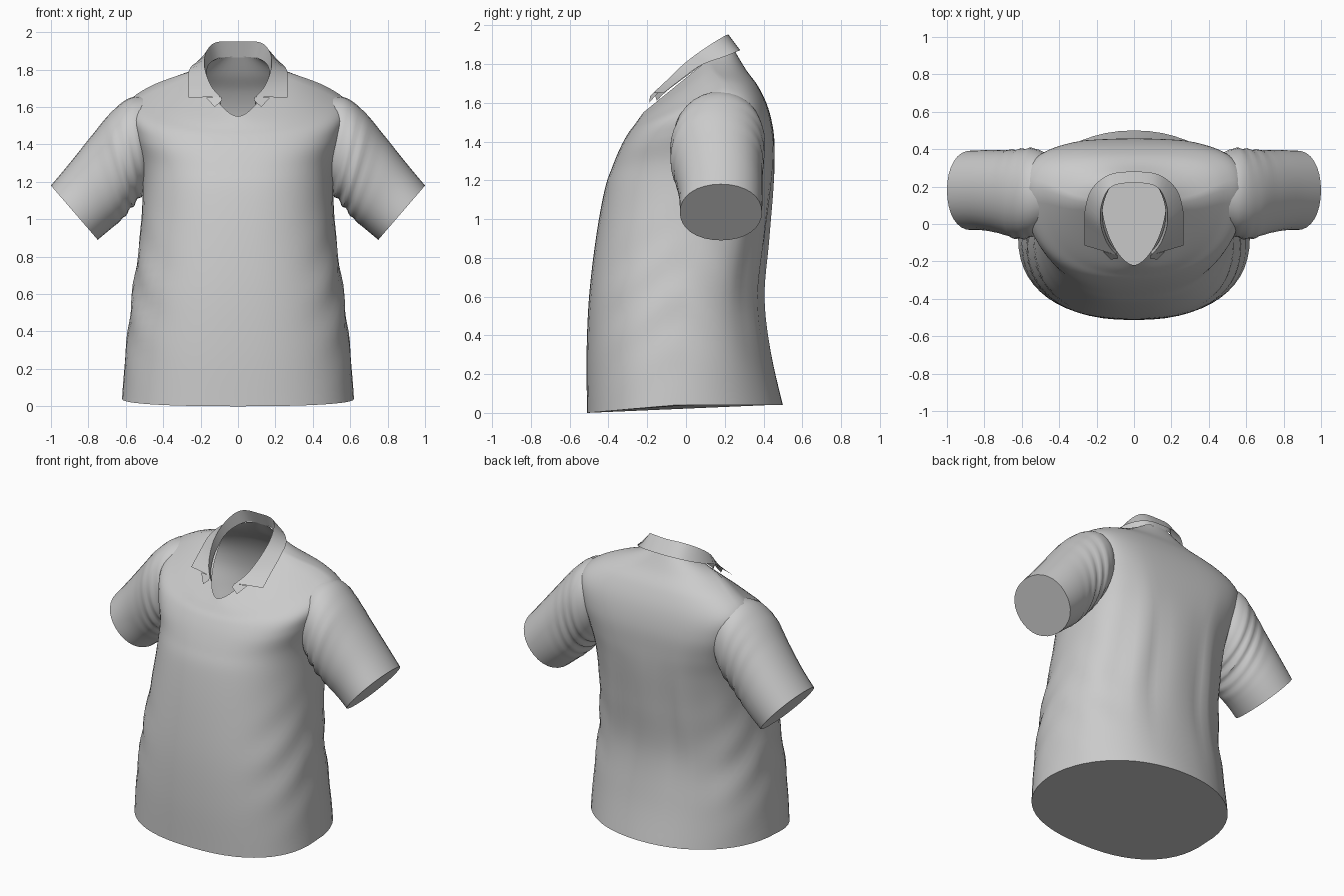
import bpy, bmesh
from math import sin, cos, pi, exp

if "Cube" in bpy.data.objects:
    bpy.data.objects.remove(bpy.data.objects["Cube"])


def catmull(pts, n):
    """Smoothly resample a list of equal-length tuples, n steps per span."""
    out = []
    for i in range(len(pts) - 1):
        a, b, c, d = (pts[max(i - 1, 0)], pts[i], pts[i + 1], pts[min(i + 2, len(pts) - 1)])
        for k in range(n):
            t = k / n
            out.append(tuple(q + 0.5 * t * (r - p + t * (2 * p - 5 * q + 4 * r - s + t * (3 * (q - r) + s - p)))
                             for p, q, r, s in zip(a, b, c, d)))
    out.append(tuple(pts[-1]))
    return out


def loft(name, rows, closed=True, cap=None):
    """Skin rows of points; cap is the index of a row to close off."""
    bm = bmesh.new()
    grid = [[bm.verts.new(p) for p in row] for row in rows]
    n = len(grid[0])
    for r0, r1 in zip(grid, grid[1:]):
        for j in range(n if closed else n - 1):
            k = (j + 1) % n
            bm.faces.new((r0[j], r0[k], r1[k], r1[j]))
    if cap is not None:
        bm.faces.new(grid[cap])
    bmesh.ops.recalc_face_normals(bm, faces=bm.faces)
    me = bpy.data.meshes.new(name)
    bm.to_mesh(me)
    bm.free()
    ob = bpy.data.objects.new(name, me)
    bpy.context.collection.objects.link(ob)
    bpy.ops.object.select_all(action='DESELECT')
    bpy.context.view_layer.objects.active = ob
    ob.select_set(True)
    bpy.ops.object.shade_smooth_by_angle(angle=0.8)
    return ob


def bump(v, centre, width):
    return exp(-((v - centre) / width) ** 2)


# Torso rings: half width, side y z, front y z, back y z, front and back roundness
torso_rings = [
    (.62, -.06, .04, -.51, .00, .50, .04, .85, .95),
    (.60, -.05, .30, -.513, .30, .44, .30, .85, .9),
    (.565, -.03, .60, -.50, .60, .40, .60, .85, .9),
    (.525, .02, .90, -.465, .90, .425, .90, .85, .85),
    (.51, .10, 1.15, -.42, 1.15, .45, 1.15, .82, .8),
    (.52, .15, 1.32, -.38, 1.27, .457, 1.30, .8, .7),
    (.565, .18, 1.50, -.338, 1.37, .453, 1.44, .8, .65),
    (.58, .19, 1.625, -.30, 1.44, .425, 1.57, .85, .65),
    (.48, .18, 1.705, -.27, 1.48, .375, 1.68, .85, .7),
    (.33, .13, 1.765, -.245, 1.515, .31, 1.77, .9, .85),
    (.17, .10, 1.81, -.22, 1.55, .25, 1.87, 1.2, .9),
]


def torso_ring(r, n=56):
    w, ys, zs, yf, zf, yb, zb, pf, pb = r
    pts = []
    for j in range(n):
        a = 2 * pi * j / n
        front = sin(a) < 0
        p, ye, ze = (pf, yf, zf) if front else (pb, yb, zb)
        c, s = abs(cos(a)) ** p, abs(sin(a)) ** p
        x = w * c * (1 if cos(a) > 0 else -1)
        z = zs + (ze - zs) * s
        # soft drape: slanted side creases and upright back folds
        k = 1 + .014 * bump(z, .6, .3) * bump(c, .85, .25) * sin(22 * z + 9 * s)
        dy = 0 if front else .012 * bump(z, .8, .4) * sin(5 * pi * c) * s
        pts.append((x * k, ys + (ye - ys) * s + dy, z))
    return pts


loft("shirt_body", [torso_ring(r) for r in catmull(torso_rings, 6)], cap=0)

# Sleeve rings: top x z, bottom x z, centre y, half depth
sleeve_rings = [
    (.47, 1.66, .44, 1.25, .18, .19),
    (.58, 1.648, .49, 1.16, .17, .235),
    (.68, 1.57, .555, 1.08, .16, .24),
    (.78, 1.45, .62, 1.00, .17, .225),
    (.90, 1.30, .69, .94, .18, .215),
    (1.0, 1.18, .75, .89, .18, .212),
]


def sleeve_ring(r, u, n=32):
    tx, tz, bx, bz, yc, hy = r
    pts = []
    for j in range(n):
        a = 2 * pi * j / n
        low = .5 - .5 * cos(a)
        k = 1 + .035 * bump(u, .38, .2) * low * sin(50 * u + 2 * sin(a))
        c, s = cos(a) * k, sin(a) * k
        s *= 1 + .08 * cos(a) ** 2
        pts.append(((tx + bx) / 2 + (tx - bx) / 2 * c, yc + hy * s,
                    (tz + bz) / 2 + (tz - bz) / 2 * c))
    return pts


rings = catmull(sleeve_rings, 7)
sleeves = loft("sleeves", [sleeve_ring(r, i / (len(rings) - 1)) for i, r in enumerate(rings)], cap=-1)
sleeves.modifiers.new("mirror", 'MIRROR').use_mirror_merge = False

# Collar: neck seam, folded top edge and outer edge, from centre back to front
seam = [(0, .25, 1.865), (.10, .232, 1.862), (.16, .12, 1.82), (.166, 0, 1.735), (.13, -.10, 1.66), (.09, -.15, 1.61)]
fold = [(0, .22, 1.95), (.12, .20, 1.945), (.172, .11, 1.89), (.178, 0, 1.81), (.145, -.10, 1.715), (.095, -.165, 1.655)]
edge = [(0, .28, 1.87), (.13, .265, 1.865), (.225, .19, 1.835), (.262, .08, 1.795), (.265, -.02, 1.725), (.265, -.115, 1.65)]


def both_sides(half):
    return catmull([(-x, y, z) for x, y, z in half[:0:-1]] + half, 4)


loft("collar", [both_sides(r) for r in (seam, fold, edge)], closed=False)

# Small lapel folds under the collar points
lapel = loft("lapel_folds", [[(.09, -.165, 1.655), (.17, -.145, 1.65)],
                             [(.085, -.185, 1.635), (.125, -.19, 1.60)]], closed=False)
lapel.modifiers.new("mirror", 'MIRROR').use_mirror_merge = False
